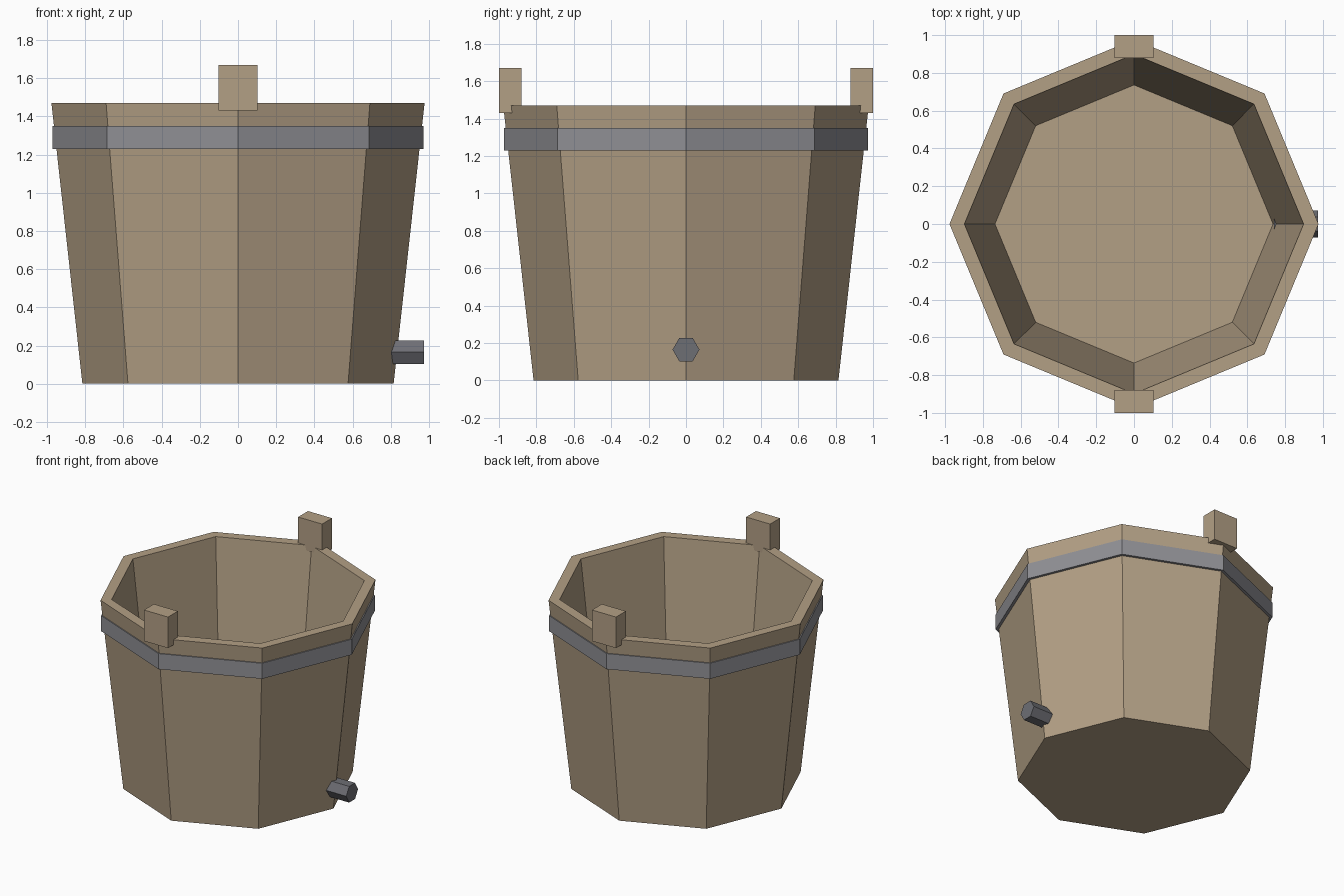
import bpy, bmesh, math
from mathutils import Matrix, Vector

cube = bpy.data.objects.get("Cube")
if cube:
    bpy.data.objects.remove(cube, do_unlink=True)


def material(name, rgb):
    m = bpy.data.materials.new(name)
    m.use_nodes = True
    color = (*rgb, 1)
    m.diffuse_color = color
    m.node_tree.nodes["Principled BSDF"].inputs["Base Color"].default_value = color
    return m


wood = material("pale wood", (0.45, 0.35, 0.235))
iron = material("grey iron", (0.28, 0.28, 0.30))
dark_iron = material("dark iron", (0.155, 0.157, 0.175))


def add_object(name, bm, mat):
    bmesh.ops.recalc_face_normals(bm, faces=bm.faces)
    mesh = bpy.data.meshes.new(name)
    bm.to_mesh(mesh)
    bm.free()
    mesh.materials.append(mat)
    obj = bpy.data.objects.new(name, mesh)
    bpy.context.collection.objects.link(obj)
    return obj


def lathe(name, profile, mat, closed, sides=8):
    """Turn a (radius, height) profile into a faceted shell with flat caps."""
    bm = bmesh.new()
    rings = []
    for r, z in profile:
        angles = [math.tau * i / sides for i in range(sides)]
        rings.append([bm.verts.new((r * math.cos(a), r * math.sin(a), z)) for a in angles])
    pairs = list(zip(rings, rings[1:]))
    if closed:
        pairs.append((rings[-1], rings[0]))
    else:
        bm.faces.new(rings[0])
        bm.faces.new(rings[-1])
    for low, high in pairs:
        for i in range(sides):
            j = (i + 1) % sides
            bm.faces.new((low[i], low[j], high[j], high[i]))
    return add_object(name, bm, mat)


# Hollow tapered tub: outer wall, rim, inner wall, floor
lathe("bucket_body", [(0.815, 0), (0.977, 1.47), (0.898, 1.47), (0.736, 0.08)], wood, False)

# Hoop around the upper wall
lathe("hoop", [(0.972, 1.23), (0.972, 1.35), (0.93, 1.35), (0.93, 1.23)], iron, True)

# Upright handle blocks at front and back
for name, side in (("front_handle_block", -1), ("back_handle_block", 1)):
    bm = bmesh.new()
    bmesh.ops.create_cube(bm, size=1)
    bmesh.ops.scale(bm, vec=(0.205, 0.12, 0.24), verts=bm.verts)
    bmesh.ops.translate(bm, vec=(0, side * 0.94, 1.55), verts=bm.verts)
    add_object(name, bm, wood)

# Six-sided spout low on the left side
start, end = 0.74, 0.975
bm = bmesh.new()
bmesh.ops.create_cone(bm, cap_ends=True, segments=6, radius1=0.072, radius2=0.072,
                      depth=end - start)
turn = Matrix.Rotation(math.pi / 2, 4, "Y")
bmesh.ops.transform(bm, matrix=turn, verts=bm.verts)
# Keep the hexagon's corners pointing sideways, with flat top and bottom
if max(v.co.z for v in bm.verts) > 0.07:
    bmesh.ops.transform(bm, matrix=Matrix.Rotation(math.pi / 6, 4, "X"), verts=bm.verts)
bmesh.ops.translate(bm, vec=Vector(((start + end) / 2, 0, 0.165)), verts=bm.verts)
add_object("spout", bm, dark_iron)
